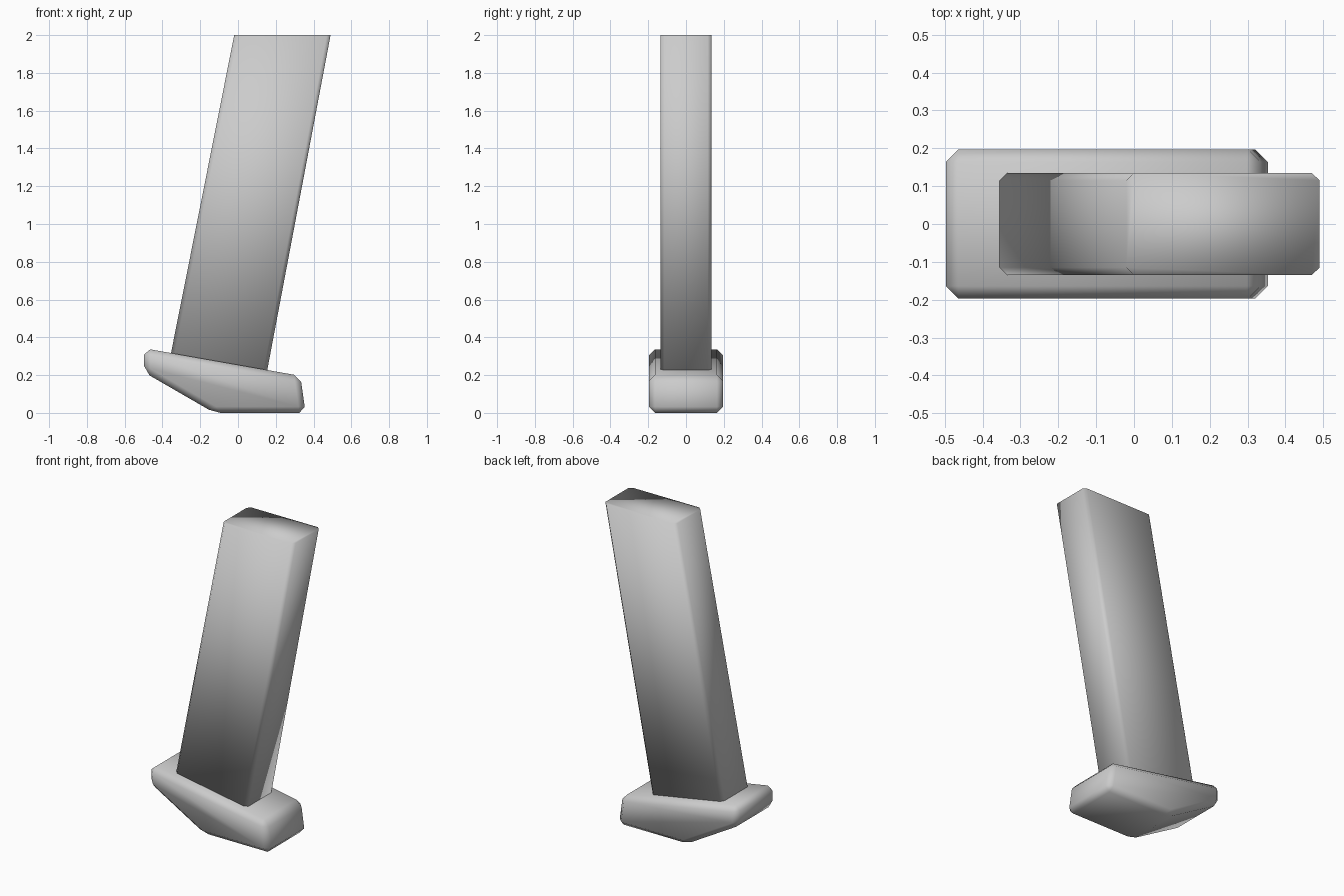
import bpy
import bmesh

cube = bpy.data.objects.get("Cube")
if cube:
    bpy.data.objects.remove(cube, do_unlink=True)

GREY = (0.6, 0.6, 0.6, 1.0)
grey = bpy.data.materials.new("light grey")
grey.use_nodes = True
grey.diffuse_color = GREY
grey.node_tree.nodes["Principled BSDF"].inputs["Base Color"].default_value = GREY


def extruded_part(name, profile, half_depth, bevel, upright_only=False):
    """Extrude an (x, z) profile along y and chamfer its edges."""
    bm = bmesh.new()
    face = bm.faces.new([bm.verts.new((x, -half_depth, z)) for x, z in profile])
    new = bmesh.ops.extrude_face_region(bm, geom=[face])["geom"]
    back = [v for v in new if isinstance(v, bmesh.types.BMVert)]
    bmesh.ops.translate(bm, verts=back, vec=(0, 2 * half_depth, 0))
    edges = bm.edges[:]
    if upright_only:
        edges = [e for e in edges if abs(e.verts[0].co.z - e.verts[1].co.z) > 1]
    bmesh.ops.bevel(bm, geom=edges, offset=bevel, segments=1,
                    affect='EDGES', profile=0.5)
    bmesh.ops.recalc_face_normals(bm, faces=bm.faces[:])
    for f in bm.faces:
        f.smooth = True
    mesh = bpy.data.meshes.new(name)
    bm.to_mesh(mesh)
    bm.free()
    mesh.materials.append(grey)
    obj = bpy.data.objects.new(name, mesh)
    bpy.context.collection.objects.link(obj)
    return obj


# Slanted rectangular column, sunk slightly into the foot
extruded_part("column",
              [(-0.362, 0.28), (0.148, 0.19), (0.49, 2.0), (-0.02, 2.0)],
              0.135, 0.02, upright_only=True)

# Wedge-shaped foot with chamfered edges
extruded_part("foot_plate",
              [(-0.125, 0.0), (0.358, 0.0), (0.33, 0.196),
               (-0.497, 0.342), (-0.497, 0.215)],
              0.197, 0.033)
